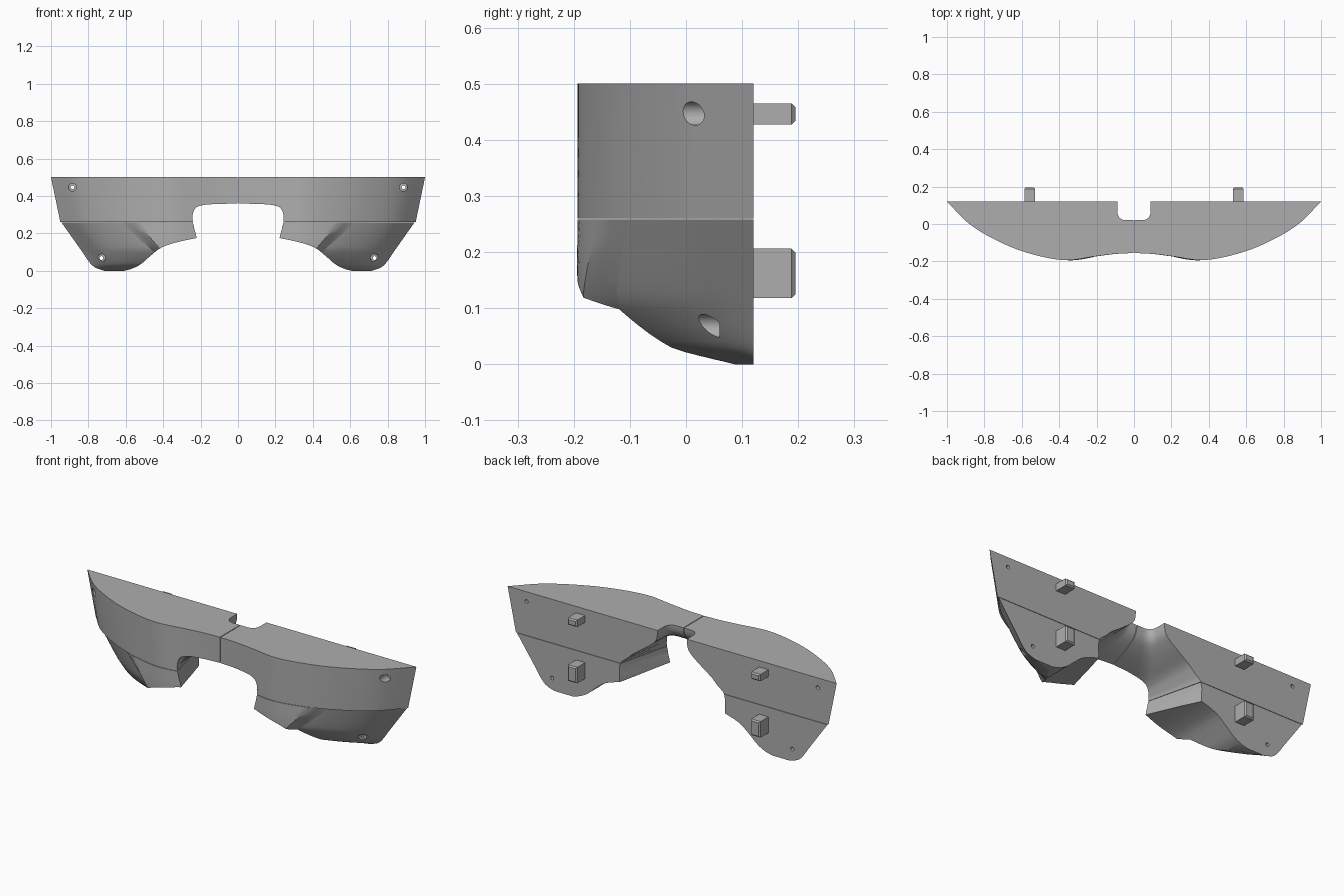
import bpy, bmesh, math
from mathutils import Vector

cube = bpy.data.objects.get("Cube")
if cube:
    bpy.data.objects.remove(cube, do_unlink=True)

grey = bpy.data.materials.new("plain grey")
grey.use_nodes = True
grey.diffuse_color = (0.42, 0.42, 0.42, 1)
grey.node_tree.nodes["Principled BSDF"].inputs["Base Color"].default_value = (0.42, 0.42, 0.42, 1)

BACK = 0.12   # flat rear plane
SEAM = 0.26   # joint between upper and lower parts


def curve(points):
    """Smooth interpolating function through (t, value) points."""
    n = len(points) - 1
    slope = [(points[min(i + 1, n)][1] - points[max(i - 1, 0)][1]) /
             (points[min(i + 1, n)][0] - points[max(i - 1, 0)][0]) for i in range(n + 1)]

    def f(t):
        t = min(max(t, points[0][0]), points[n][0])
        i = max(k for k in range(n) if points[k][0] <= t)
        (a, p), (b, q) = points[i], points[i + 1]
        h = b - a
        u = (t - a) / h
        return (p * (1 + 2 * u) * (1 - u) ** 2 + slope[i] * h * u * (1 - u) ** 2
                + q * u * u * (3 - 2 * u) + slope[i + 1] * h * u * u * (u - 1))
    return f


def finish(name, bm):
    bmesh.ops.recalc_face_normals(bm, faces=bm.faces)
    mesh = bpy.data.meshes.new(name)
    bm.to_mesh(mesh)
    bm.free()
    mesh.materials.append(grey)
    obj = bpy.data.objects.new(name, mesh)
    bpy.context.collection.objects.link(obj)
    return obj


def loft(name, rings):
    """Closed solid through rings with equal point counts."""
    bm = bmesh.new()
    rows = [[bm.verts.new(p) for p in ring] for ring in rings]
    for a, b in zip(rows, rows[1:]):
        for i in range(len(a)):
            j = (i + 1) % len(a)
            bm.faces.new((a[i], a[j], b[j], b[i]))
    bm.faces.new(rows[0])
    bm.faces.new(rows[-1])
    return finish(name, bm)


def select_only(obj):
    bpy.ops.object.select_all(action='DESELECT')
    obj.select_set(True)
    bpy.context.view_layer.objects.active = obj


def carve(obj, cutters):
    select_only(obj)
    for c in cutters:
        c.hide_render = True
        mod = obj.modifiers.new("cut", 'BOOLEAN')
        mod.operation = 'DIFFERENCE'
        mod.solver = 'EXACT'
        mod.object = c
        bpy.ops.object.modifier_apply(modifier=mod.name)
    bpy.ops.object.shade_smooth_by_angle(angle=math.radians(30))


# Plan outline of the curved front
front = curve([(0, -.155), (.1, -.16), (.2, -.172), (.37, -.193), (.56, -.157),
               (.72, -.095), (.88, 0), (1, BACK)])
# Lower part: inward shift and depth scale by height
shift = curve([(0, .23), (.015, .185), (.04, .155), (.1, .113), (SEAM, 0)])
depth = curve([(0, .36), (.015, .6), (.03, .77), (.1, .97), (.14, 1), (SEAM, 1)])
COLS = 56


def upper_ring(z, side):
    k = 1 - .05 * (.5 - z) / (.5 - SEAM)
    ring = []
    for i in range(COLS + 1):
        x = .002 + (k - .002) * i / COLS
        ring.append((side * x, min(front(x / k), BACK), z))
    return ring + [(side * .002, BACK, z)]


def lower_ring(z, side):
    s, end, ring = shift(z), .945 - shift(z), []
    inner, outer = .54 - .86 * (SEAM - z), .62 - 1.07 * (SEAM - z)
    # exact columns on both edges of the slanted band
    spans = [(.1, inner, 18), (inner, outer, 2), (outer, end, 36)]
    xs = [a + (b - a) * i / n for a, b, n in spans for i in range(n)] + [end]
    for x in xs:
        t = min(max((x - inner) / (outer - inner), 0), 1)
        y = front((x + s * t) / .945)
        ring.append((side * x, BACK + (y - BACK) * (depth(z) - .07 * t), z))
    return ring + [(side * .1, BACK, z)]


# Nose opening: width at front, width at back and front reach by height
wide_front = curve([(-.05, .15), (.18, .195), (SEAM, .222), (.3, .235), (.33, .23), (.35, .21),
                    (.365, .185), (.385, .155), (.41, .125), (.44, .1), (.48, .09), (.56, .09)])
wide_back = curve([(-.05, .32), (.18, .32), (SEAM, .315), (.3, .27), (.33, .24), (.365, .19),
                   (.41, .13), (.44, .1), (.48, .09), (.56, .09)])
reach = curve([(-.05, -.26), (.3, -.26), (.33, -.235), (.35, -.18), (.365, -.14), (.385, -.09),
               (.41, -.04), (.44, 0), (.48, .018), (.56, .02)])


def nose_ring(z):
    wf, wb, yf = wide_front(z), wide_back(z), reach(z)
    corner, rear = Vector((wf, yf, z)), Vector((wb, BACK, z))
    a = corner + (rear - corner).normalized() * .05
    b = corner - Vector((.05, 0, 0))
    half = [Vector((wb, .3, z)), rear]
    for i in range(9):
        u = i / 8
        half.append(a * (1 - u) ** 2 + corner * 2 * u * (1 - u) + b * u * u)
    return half + [Vector((-p.x, p.y, p.z)) for p in reversed(half)]


def nose_cutter():
    zs = [-.05, .1, .18, .23, SEAM] + [SEAM + .01 * i for i in range(1, 25)] + [.56]
    return loft("nose_cutter", [nose_ring(z) for z in zs])


# Arched underside of the cheek
arch = curve([(.1, .185), (.2, .178), (.28, .163), (.36, .143), (.42, .118), (.47, .078),
              (.52, .035), (.57, .01), (.63, -.005)])


def arch_cutter(side):
    xs = [.08 + .55 * i / 40 for i in range(41)]
    line = [(x, arch(x)) for x in xs] + [(.63, -.1), (.08, -.1)]
    return loft("arch_cutter", [[(side * x, y, z) for x, z in line] for y in (-.3, .3)])


def hole_cutter(x, z):
    # wide recess from the front, then a narrow through hole
    steps = [(-.4, .021), (.06, .021), (.06, .010), (.3, .010)]
    rings = [[(x + r * math.cos(a), y, z + r * math.sin(a))
              for a in (math.tau * i / 24 for i in range(24))] for y, r in steps]
    return loft("hole_cutter", rings)


def peg(name, x, z, height):
    bm = bmesh.new()
    bmesh.ops.create_cube(bm, size=1)
    for v in bm.verts:
        v.co = (x + v.co.x * .056, .1525 + v.co.y * .085, z + v.co.z * height)
    rim = [e for e in bm.edges if all(v.co.y > .19 for v in e.verts)]
    bmesh.ops.bevel(bm, geom=rim, offset=.007, segments=1, affect='EDGES')
    finish(name, bm)


for side, label in ((1, "left"), (-1, "right")):
    # Brow block
    upper = loft(label + "_upper_shell",
                 [upper_ring(SEAM + (.5 - SEAM) * i / 6, side) for i in range(7)])
    cutters = [nose_cutter(), hole_cutter(side * .885, .447)]
    carve(upper, cutters)

    # Cheek block
    heights = [0, .004, .008, .015, .022, .03, .04, .055, .07, .085, .1, .115, .13,
               .15, .17, .19, .21, .235, SEAM - .002]
    lower = loft(label + "_cheek_shell", [lower_ring(z, side) for z in heights])
    more = [nose_cutter(), arch_cutter(side), hole_cutter(side * .73, .068)]
    carve(lower, more)
    for c in cutters + more:
        bpy.data.objects.remove(c, do_unlink=True)

    # Mounting pegs on the rear plane
    peg(label + "_upper_peg", side * .557, .446, .038)
    peg(label + "_lower_peg", side * .557, .162, .088)
